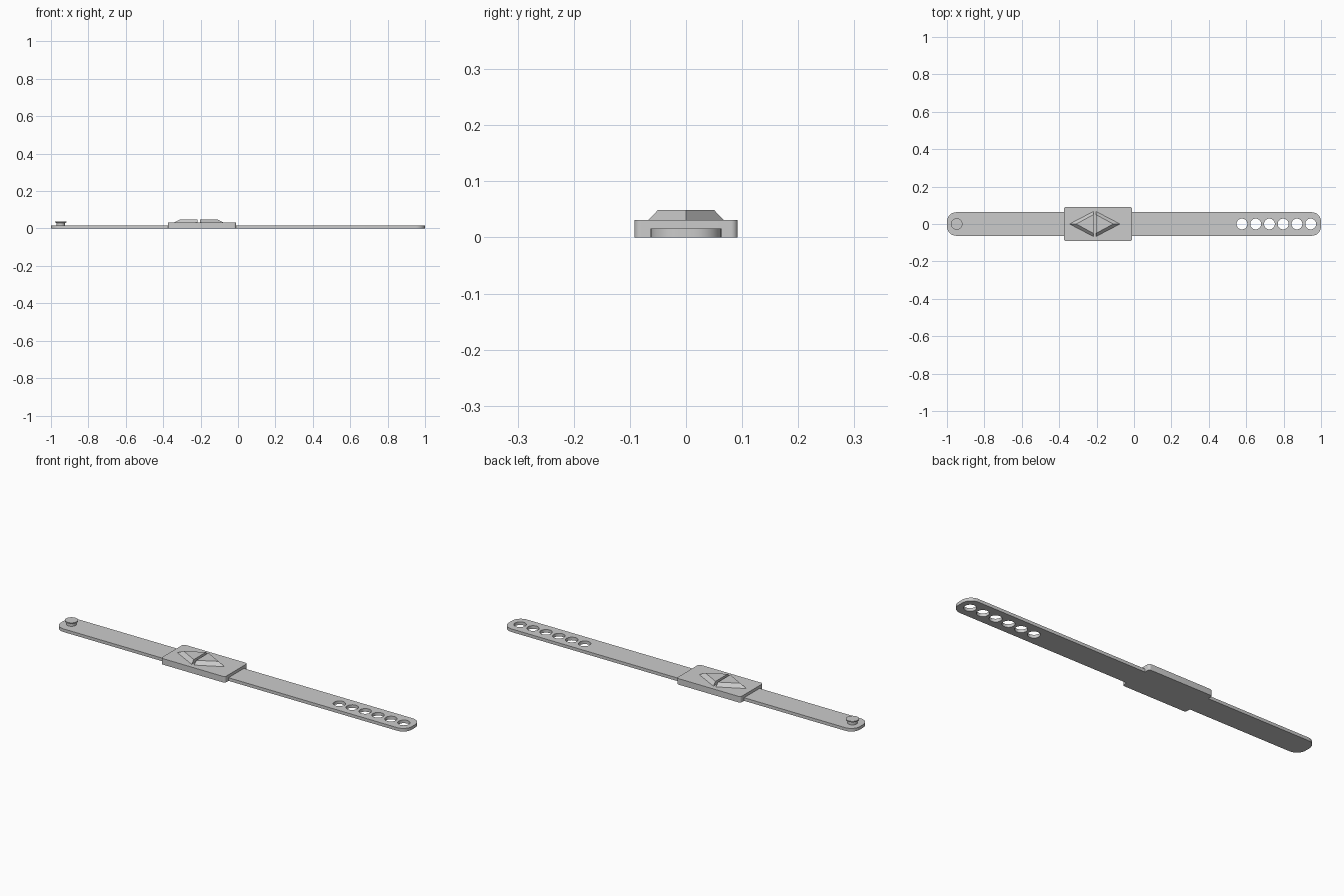
import bpy, bmesh, math

cube = bpy.data.objects.get("Cube")
if cube:
    bpy.data.objects.remove(cube)

grey = bpy.data.materials.new("plain grey")
grey.use_nodes = True
GREY = (0.6, 0.6, 0.6, 1)
grey.diffuse_color = GREY
grey.node_tree.nodes["Principled BSDF"].inputs["Base Color"].default_value = GREY


def link(name, data):
    obj = bpy.data.objects.new(name, data)
    bpy.context.collection.objects.link(obj)
    return obj


def finish(obj, smooth=True):
    obj.data.materials.clear()
    obj.data.materials.append(grey)
    bpy.ops.object.select_all(action="DESELECT")
    obj.select_set(True)
    bpy.context.view_layer.objects.active = obj
    if smooth:
        bpy.ops.object.shade_smooth_by_angle(angle=math.radians(35))


def circle(cx, cy, r, n=32):
    return [(cx + r * math.cos(2 * math.pi * i / n), cy + r * math.sin(2 * math.pi * i / n))
            for i in range(n)]


def rounded_rect(x0, x1, half_y, r, n=8):
    corners = [(x1 - r, half_y - r), (x0 + r, half_y - r),
               (x0 + r, r - half_y), (x1 - r, r - half_y)]
    pts = []
    for q, (cx, cy) in enumerate(corners):
        for i in range(n + 1):
            a = math.pi / 2 * (q + i / n)
            pts.append((cx + r * math.cos(a), cy + r * math.sin(a)))
    return pts


def slab(name, loops, height):
    """Flat plate on z = 0; the first loop is the outline, the rest are holes."""
    curve = bpy.data.curves.new(name, "CURVE")
    curve.dimensions = "2D"
    curve.fill_mode = "BOTH"
    curve.extrude = height / 2
    for pts in loops:
        spline = curve.splines.new("POLY")
        spline.points.add(len(pts) - 1)
        for p, (x, y) in zip(spline.points, pts):
            p.co = (x, y, height / 2, 1)
        spline.use_cyclic_u = True
    temp = link(name + " outline", curve)
    graph = bpy.context.evaluated_depsgraph_get()
    mesh = bpy.data.meshes.new_from_object(temp.evaluated_get(graph))
    bpy.data.objects.remove(temp)
    bm = bmesh.new()
    bm.from_mesh(mesh)
    bmesh.ops.remove_doubles(bm, verts=bm.verts, dist=1e-5)
    bmesh.ops.recalc_face_normals(bm, faces=bm.faces)
    bm.to_mesh(mesh)
    bm.free()
    mesh.name = name
    finish(link(name, mesh))


def loft(name, rings, smooth):
    """Closed solid through rings of matching points."""
    bm = bmesh.new()
    loops = [[bm.verts.new(p) for p in ring] for ring in rings]
    for a, b in zip(loops, loops[1:]):
        for i in range(len(a)):
            j = (i + 1) % len(a)
            bm.faces.new((a[i], a[j], b[j], b[i]))
    bm.faces.new(loops[0][::-1])
    bm.faces.new(loops[-1])
    bmesh.ops.recalc_face_normals(bm, faces=bm.faces)
    mesh = bpy.data.meshes.new(name)
    bm.to_mesh(mesh)
    bm.free()
    finish(link(name, mesh), smooth)


# Strap with a row of adjustment holes
holes = [circle(0.577 + 0.0735 * i, 0, 0.029) for i in range(6)]
slab("strap", [rounded_rect(-1, 1, 0.063, 0.05)] + holes, 0.016)

# Raised centre plate
slab("centre_plate", [rounded_rect(-0.375, -0.01, 0.092, 0.012)], 0.031)

# Two bevelled triangles, back to back, forming a split diamond
for side, label in ((-1, "right"), (1, "left")):
    x = -0.21 + side * 0.007
    rings = [[(x, -w, z), (x + side * reach, 0, z), (x, w, z)]
             for w, reach, z in ((0.068, 0.13, 0.03), (0.05, 0.092, 0.049))]
    loft(label + "_emblem_triangle", rings, False)

# Closure stud: stem flaring into a flat head
profile = [(0.023, 0.014), (0.023, 0.029), (0.031, 0.033), (0.031, 0.038)]
loft("closure_stud", [[(px, py, z) for px, py in circle(-0.948, 0, r)] for r, z in profile], True)
